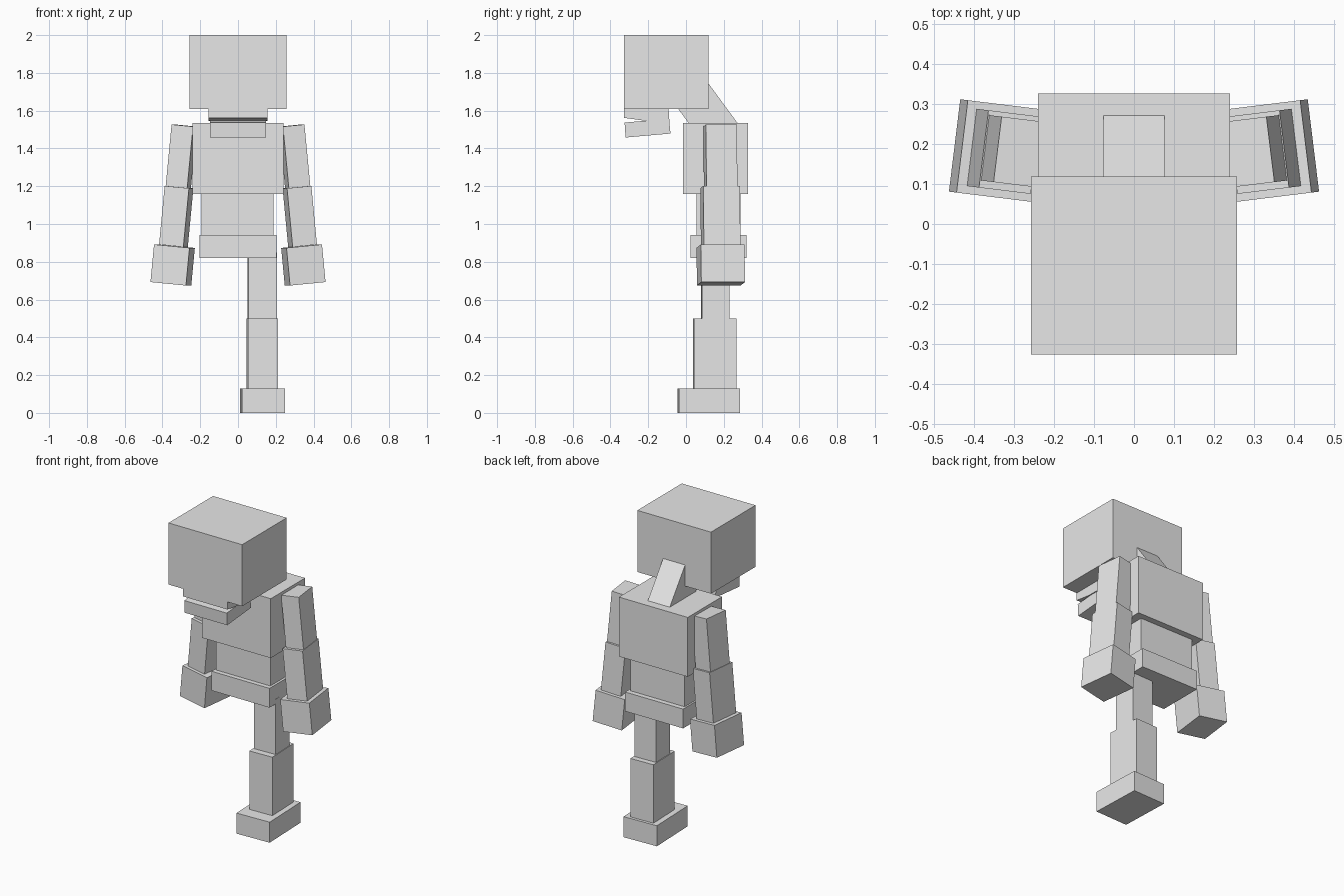
import bpy
from math import radians

if "Cube" in bpy.data.objects:
    bpy.data.objects.remove(bpy.data.objects["Cube"])

grey = bpy.data.materials.new("plain grey")
grey.diffuse_color = (0.8, 0.8, 0.8, 1)
grey.use_nodes = True
grey.node_tree.nodes["Principled BSDF"].inputs["Base Color"].default_value = grey.diffuse_color


def finish(name, verts, faces):
    mesh = bpy.data.meshes.new(name)
    mesh.from_pydata(verts, [], faces)
    mesh.materials.append(grey)
    obj = bpy.data.objects.new(name, mesh)
    bpy.context.collection.objects.link(obj)
    return obj


def prism(name, half_width, profile):
    """Extrude a (y, z) profile, listed counter-clockwise seen from +x."""
    n = len(profile)
    verts = [(s * half_width, y, z) for s in (-1, 1) for y, z in profile]
    faces = [tuple(reversed(range(n))), tuple(range(n, 2 * n))]
    faces += [(i, (i + 1) % n, n + (i + 1) % n, n + i) for i in range(n)]
    return finish(name, verts, faces)


def box(name, centre, size, tilt=0, turn=0):
    """Box about its centre, leaned about y and turned about z (degrees)."""
    w, d, h = (s / 2 for s in size)
    verts = [(x, y, z) for z in (-h, h)
             for x, y in ((-w, -d), (w, -d), (w, d), (-w, d))]
    faces = [(3, 2, 1, 0), (4, 5, 6, 7)]
    faces += [(i, (i + 1) % 4, 4 + (i + 1) % 4, 4 + i) for i in range(4)]
    obj = finish(name, verts, faces)
    obj.location = centre
    obj.rotation_euler = (0, radians(tilt), radians(turn))
    return obj


# Head, with a slightly open two-piece jaw
box("head", (0, -0.104, 1.805), (0.516, 0.446, 0.39))
prism("upper_jaw", 0.155, [(-0.327, 1.562), (-0.22, 1.547), (-0.088, 1.545),
                           (-0.093, 1.62), (-0.327, 1.62)])
prism("lower_jaw", 0.149, [(-0.32, 1.458), (-0.082, 1.479),
                           (-0.09, 1.557), (-0.325, 1.537)])

# Neck leaning forward from the shoulders into the head
prism("neck", 0.077, [(0.061, 1.47), (0.32, 1.47), (0.08, 1.797), (-0.1, 1.69)])

# Body
box("torso", (0, 0.155, 1.347), (0.482, 0.344, 0.376))
box("waist", (-0.002, 0.171, 1.05), (0.38, 0.233, 0.24))
box("pelvis", (0, 0.172, 0.88), (0.406, 0.294, 0.122))

# Arms, hanging outward and turned a little
arm_parts = (("upper_arm", (0.301, 0.182, 1.352), (0.115, 0.165, 0.34)),
             ("forearm", (0.327, 0.182, 1.04), (0.13, 0.195, 0.312)),
             ("hand", (0.346, 0.184, 0.783), (0.19, 0.233, 0.2)))
for side, s in (("right", 1), ("left", -1)):
    for part, (x, y, z), size in arm_parts:
        box(f"{side}_{part}", (s * x, y, z), size, -5.5 * s, 7 * s)

# Single leg
box("thigh", (0.128, 0.155, 0.67), (0.15, 0.147, 0.36), turn=2)
box("shin", (0.128, 0.152, 0.315), (0.158, 0.223, 0.37), turn=2)
box("foot", (0.129, 0.12, 0.065), (0.228, 0.324, 0.13), turn=2)
